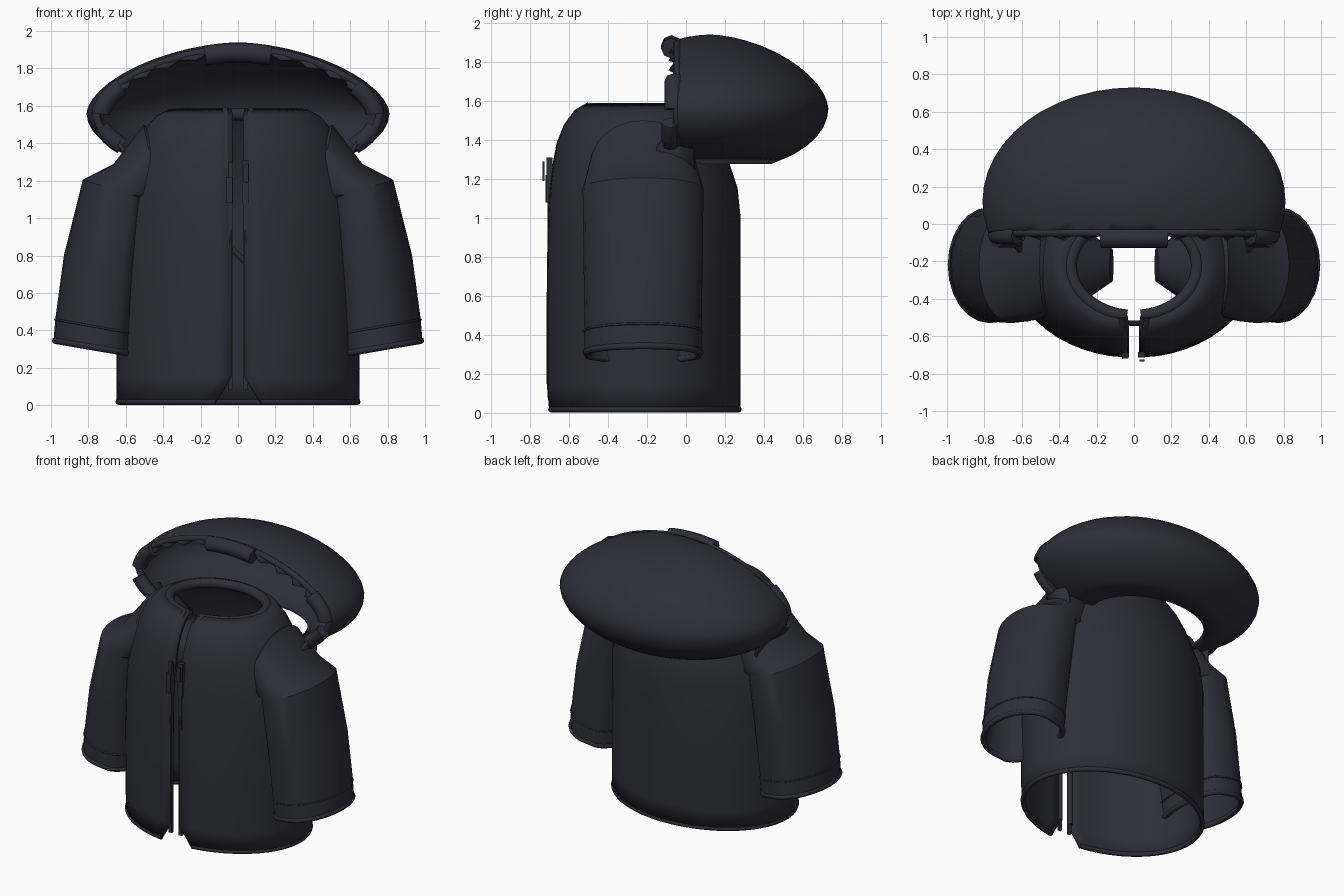
import bpy, bmesh, math
from mathutils import Vector

if "Cube" in bpy.data.objects:
    bpy.data.objects.remove(bpy.data.objects["Cube"])

cloth = bpy.data.materials.new("dark navy cloth")
cloth.diffuse_color = (0.027, 0.027, 0.042, 1)
cloth.use_nodes = True
cloth.node_tree.nodes["Principled BSDF"].inputs["Base Color"].default_value = cloth.diffuse_color


def link(name, data):
    ob = bpy.data.objects.new(name, data)
    bpy.context.collection.objects.link(ob)
    data.materials.append(cloth)
    return ob


def loft(name, rings, closed=True, cap_end=False, thick=0.0):
    bm = bmesh.new()
    rows = [[bm.verts.new(p) for p in r] for r in rings]
    n = len(rows[0])
    for a, b in zip(rows, rows[1:]):
        for i in range(n if closed else n - 1):
            j = (i + 1) % n
            bm.faces.new((a[i], a[j], b[j], b[i]))
    if cap_end:
        bm.faces.new(rows[-1])
    bmesh.ops.recalc_face_normals(bm, faces=bm.faces)
    me = bpy.data.meshes.new(name)
    bm.to_mesh(me)
    bm.free()
    ob = link(name, me)
    if thick:
        m = ob.modifiers.new("thickness", 'SOLIDIFY')
        m.thickness, m.offset = thick, 0
    return ob


def tube(name, pts, r, cyclic=False):
    cu = bpy.data.curves.new(name, 'CURVE')
    cu.dimensions = '3D'
    cu.bevel_depth, cu.bevel_resolution, cu.use_fill_caps = r, 2, True
    sp = cu.splines.new('POLY')
    sp.points.add(len(pts) - 1)
    for p, q in zip(sp.points, pts):
        p.co = (*q, 1)
    sp.use_cyclic_u = cyclic
    return link(name, cu)


def box(name, lo, hi):
    bm = bmesh.new()
    bmesh.ops.create_cube(bm, size=1)
    for v in bm.verts:
        v.co = [(a + b) / 2 + c * (b - a) for a, b, c in zip(lo, hi, v.co)]
    me = bpy.data.meshes.new(name)
    bm.to_mesh(me)
    bm.free()
    return link(name, me)


# Body shell, open down the front: z, half width, front y, back y, half gap
levels = [(0.01, .64, -.70, .27, .12), (0.15, .64, -.705, .27, .035),
          (0.6, .64, -.705, .27, .035), (1.0, .635, -.70, .27, .035),
          (1.15, .615, -.69, .255, .035), (1.27, .575, -.675, .215, .035),
          (1.38, .535, -.655, .18, .035), (1.47, .49, -.62, .14, .035),
          (1.54, .43, -.57, .10, .035), (1.575, .36, -.51, .06, .04)]


def body_ring(z, rx, yf, yb, gap, n=48):
    g = math.asin(gap / rx)
    cy, ry = (yf + yb) / 2, (yb - yf) / 2
    return [Vector((rx * math.sin(a), cy - ry * math.cos(a), z))
            for a in (g + (2 * math.pi - 2 * g) * i / n for i in range(n + 1))]


rings = [body_ring(*l) for l in levels]
loft("body", rings, closed=False, thick=.02)
tube("bottom_hem", [p + Vector((0, 0, .008)) for p in rings[0]], .016)
tube("neck_piping", [Vector((p.x * .94, -.225 + (p.y + .225) * .94, 1.555)) for p in rings[-1]], .034)

# Front plackets, slim below and thicker at the throat
for idx, side in ((0, "right"), (-1, "left")):
    sx = 1 if idx == 0 else -1
    edge = [r[idx] + Vector((.008 * sx, .01, 0)) for r in rings]
    tube(f"{side}_placket", edge[1:], .016)
    tube(f"{side}_throat_roll", [p + Vector((.02 * sx, .01, -.01)) for p in edge[5:]], .032)
    box(f"{side}_zip_tape", (sx * .04 - .012, -.71, .08), (sx * .04 + .012, -.69, 1.3))

# Zip pulls and inner loop
box("zip_slider", (.022, -.715, 1.08), (.06, -.685, 1.31))
box("zip_pull", (.03, -.735, 1.19), (.055, -.725, 1.29))
box("zip_catch", (-.065, -.72, 1.08), (-.03, -.69, 1.22))
tube("inner_loop", [(-.035, -.53, .84), (.035, -.53, .77)], .015)

# Sleeves: centre x, centre z, half x, half y, tilt
arm = [(.773, .31, .213, .30, .035), (.765, .42, .212, .30, .038),
       (.725, .76, .206, .305, .04), (.655, 1.15, .175, .31, .055),
       (.565, 1.185, .1, .30, .105), (.46, 1.275, .045, .27, .225),
       (.27, 1.22, .03, .19, .17), (.12, 1.18, .01, .09, .08)]


# Sleeve section: round outside, squarer on the side against the body
def arm_ring(s, cx, cz, hx, hy, tilt, n=24):
    out = []
    for i in range(n):
        a = 2 * math.pi * i / n
        c = math.cos(a)
        if c < -1e-6:
            c = -abs(c) ** .5
        out.append(Vector((s * (cx + hx * c), -.22 + hy * math.sin(a), cz + tilt * c)))
    return out


for s, side in ((1, "right"), (-1, "left")):
    ar = [arm_ring(s, *a) for a in arm]
    loft(f"{side}_sleeve", ar, cap_end=True)
    lining = [arm_ring(s, a[0], a[1], a[2] - .02, a[3] - .02, a[4]) for a in arm[:4]]
    loft(f"{side}_sleeve_lining", lining)
    tube(f"{side}_cuff_edge", arm_ring(s, .773, .31, .205, .292, .035), .018, True)
    tube(f"{side}_cuff_seam", ar[1], .006, True)

# Hood: flattened dome with its front sliced off, open underneath
P, CY, CZ, RX, RY, FRONT = 1.7, .12, 1.56, .81, .61, -.045
CUT = ((CY - FRONT) / RY) ** 2


def hood_ring(s, z, n=48):
    return [Vector((RX * s * math.cos(a), CY + RY * s * math.sin(a), z))
            for a in (2 * math.pi * i / n for i in range(n))]


hr = []
for i in range(19):
    t = -.5 + 1.5 * i / 18
    if t < 0:                             # lower bowl down to the cut edge
        z = CZ + .57 * t
        hr.append(hood_ring(math.sqrt(1 - ((CZ - z) / .333) ** 2), z))
    else:
        s = max(math.cos(t * math.pi / 2), 0) ** (2 / P)
        h = math.sin(t * math.pi / 2) ** (2 / P)
        hr.append(hood_ring(max(s, .004), CZ + .38 * h))
hood = loft("hood", hr, cap_end=True)
bm = bmesh.new()
bm.from_mesh(hood.data)
bmesh.ops.bisect_plane(bm, geom=bm.verts[:] + bm.edges[:] + bm.faces[:],
                       plane_co=(0, FRONT, 0), plane_no=(0, -1, 0), clear_outer=True)
bm.to_mesh(hood.data)
bm.free()
m = hood.modifiers.new("thickness", 'SOLIDIFY')
m.thickness, m.offset = .02, -1


# Point on the hood opening: u = 0 at the top, +-1 at the lower ends
def rim(u, shrink=0.97, y=FRONT):
    sgn, u = (1 if u >= 0 else -1), abs(u)
    if u <= .8:
        x = RX * math.sqrt(1 - CUT) * math.sin(u / .8 * math.pi / 2)
        s = min(1, math.sqrt((x / RX) ** 2 + CUT))
        z = CZ + .38 * (1 - s ** P) ** (1 / P)
    else:
        z = CZ - (u - .8) / .2 * .18
        s = math.sqrt(1 - ((CZ - z) / .333) ** 2)
        x = RX * math.sqrt(s * s - CUT)
    return Vector((sgn * x * shrink, y, 1.5 + (z - 1.5) * shrink))


def span(a, b, n, **k):
    return [rim(a + (b - a) * i / n, **k) for i in range(n + 1)]


tube("hood_rim", span(-1, 1, 60), .022)
zig = [rim(-.8 + 1.6 * i / 28, .89 if i % 2 else .94, -.085 if i % 2 else -.045) for i in range(29)]
loft("hood_gathered_lip", [span(-.8, .8, 28, shrink=.985), zig], closed=False, thick=.012)
tube("hood_top_pad", span(-.125, .125, 8, shrink=.925, y=-.075), .053)
for s, side in ((1, "right"), (-1, "left")):
    tube(f"{side}_hood_pad", span(s * .52, s * .8, 10, shrink=.94, y=-.06), .05)
    tube(f"{side}_hood_end", span(s * .88, s * 1.0, 4, shrink=.96, y=-.08), .045)
    # Flap tying the hood to the shoulder
    loft(f"{side}_hood_flap", [[Vector((s * .67, -.09, 1.45)), Vector((s * .65, .04, 1.42))],
                               [Vector((s * .61, -.15, 1.36)), Vector((s * .59, .04, 1.32))],
                               [Vector((s * .60, -.18, 1.24)), Vector((s * .57, .05, 1.18))]],
         closed=False, thick=.02)

# Smooth shading with crisp folds
for ob in bpy.context.collection.objects:
    if ob.type == 'MESH':
        ob.select_set(True)
        bpy.context.view_layer.objects.active = ob
bpy.ops.object.shade_smooth_by_angle(angle=math.radians(35))
